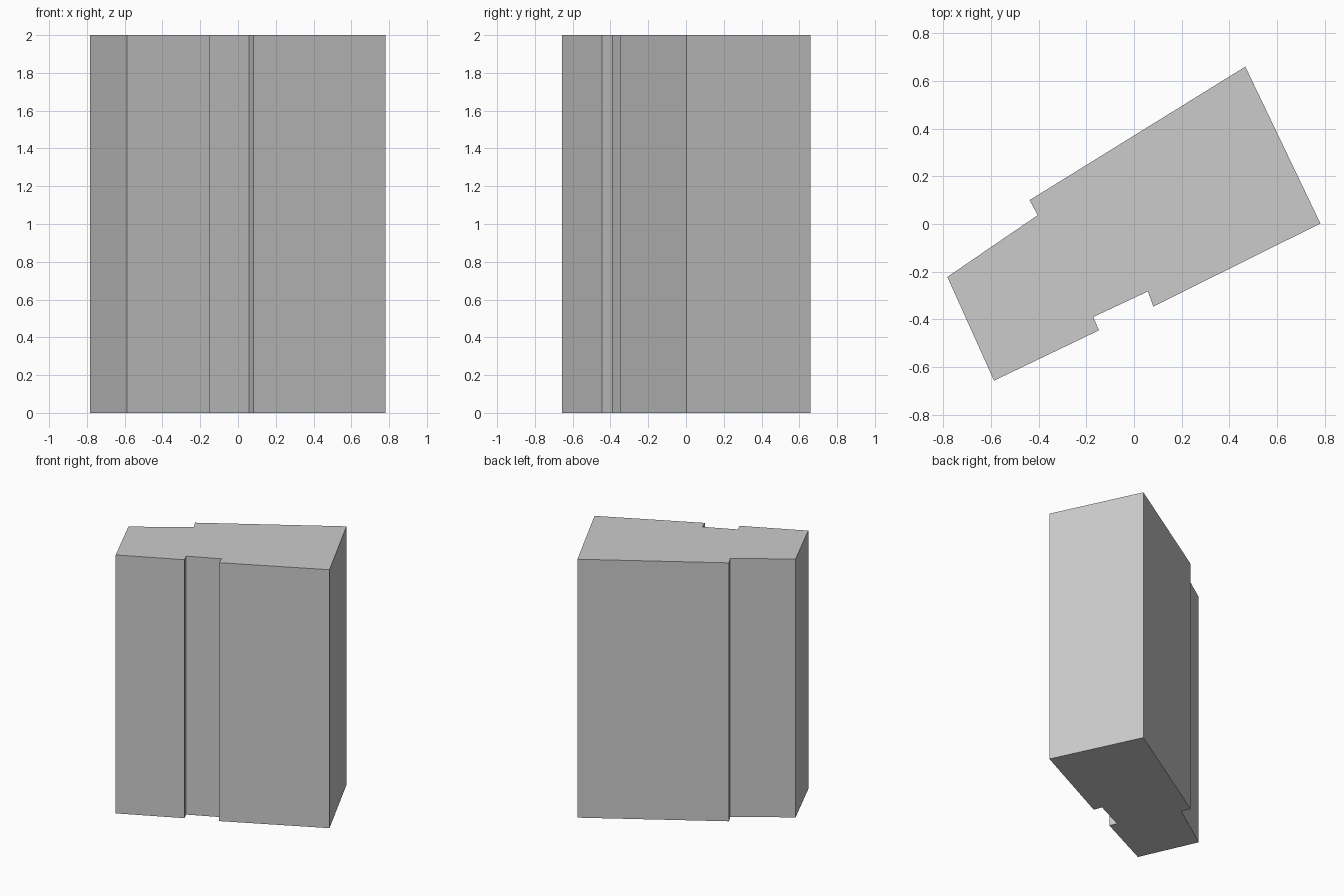
import bpy
import bmesh

if "Cube" in bpy.data.objects:
    bpy.data.objects.remove(bpy.data.objects["Cube"])

HEIGHT = 2.0

# Building footprint, counter-clockwise from the rear corner
footprint = [
    (0.467, 0.66),
    (-0.438, 0.10), (-0.404, 0.037),                    # rear step
    (-0.783, -0.222), (-0.587, -0.657),                 # left end
    (-0.147, -0.446), (-0.171, -0.39),                  # front recess
    (0.058, -0.283), (0.081, -0.346),
    (0.782, 0.002),                                     # right corner
]

# Extrude the footprint straight up into a closed block
bm = bmesh.new()
base = bm.faces.new([bm.verts.new((x, y, 0)) for x, y in footprint])
extruded = bmesh.ops.extrude_face_region(bm, geom=[base], use_keep_orig=True)
top = [g for g in extruded["geom"] if isinstance(g, bmesh.types.BMVert)]
bmesh.ops.translate(bm, verts=top, vec=(0, 0, HEIGHT))
bmesh.ops.recalc_face_normals(bm, faces=bm.faces)

mesh = bpy.data.meshes.new("building_block")
bm.to_mesh(mesh)
bm.free()
bpy.context.collection.objects.link(bpy.data.objects.new("building_block", mesh))
